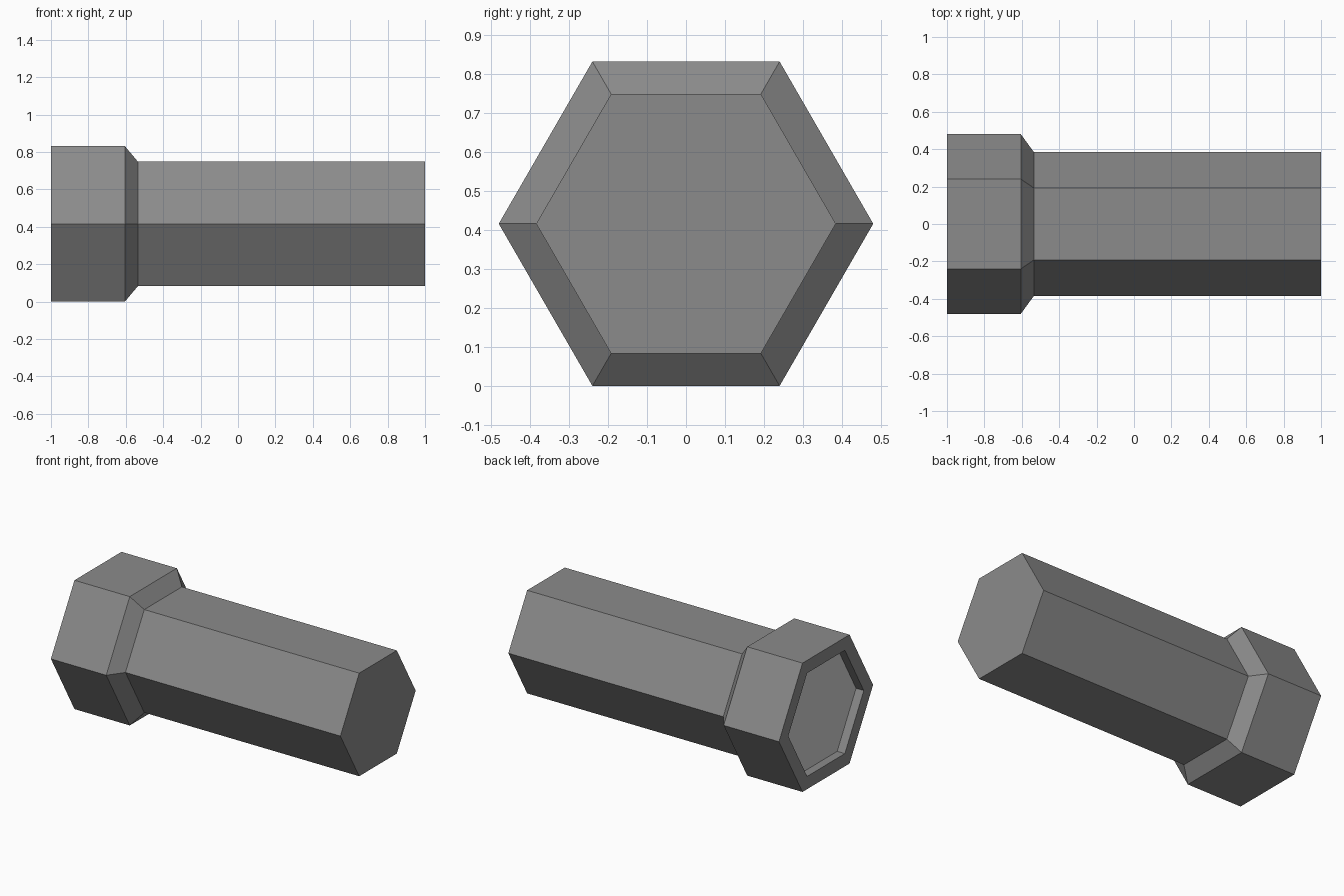
import bpy, bmesh, math

if "Cube" in bpy.data.objects:
    bpy.data.objects.remove(bpy.data.objects["Cube"])

R = 0.48                               # hexagon corner radius of the head
ZC = R * math.sin(math.radians(60))    # axis height, so a flat side sits on z = 0


def material(name, v):
    m = bpy.data.materials.new(name)
    m.diffuse_color = (v, v, v, 1)
    m.use_nodes = True
    m.node_tree.nodes["Principled BSDF"].inputs["Base Color"].default_value = m.diffuse_color
    return m


def finish(bm, name, mat):
    bmesh.ops.recalc_face_normals(bm, faces=bm.faces)
    me = bpy.data.meshes.new(name)
    bm.to_mesh(me)
    bm.free()
    me.materials.append(mat)
    ob = bpy.data.objects.new(name, me)
    bpy.context.collection.objects.link(ob)
    return ob


def hex_ring(bm, x, r):
    return [bm.verts.new((x, r * math.cos(a), ZC + r * math.sin(a)))
            for a in (math.radians(60 * i) for i in range(6))]


body_grey = material("body grey", 0.26)
lens_grey = material("lens pale grey", 0.65)

# hexagonal body: recess wall, rim, head, chamfer, shaft
bm = bmesh.new()
profile = [(-0.945, 0.385), (-1, 0.385), (-1, R), (-0.605, R), (-0.535, 0.384), (1, 0.384)]
rings = [hex_ring(bm, x, r) for x, r in profile]
for a, b in zip(rings, rings[1:]):
    for i in range(6):
        j = (i + 1) % 6
        bm.faces.new((a[i], a[j], b[j], b[i]))
end_cap = bm.faces.new(rings[-1])
floor = bm.faces.new(rings[0])
# the recess floor is a paler lens
bmesh.ops.recalc_face_normals(bm, faces=bm.faces)
floor.material_index = 1
body = finish(bm, "torch_body", body_grey)
body.data.materials.append(lens_grey)
